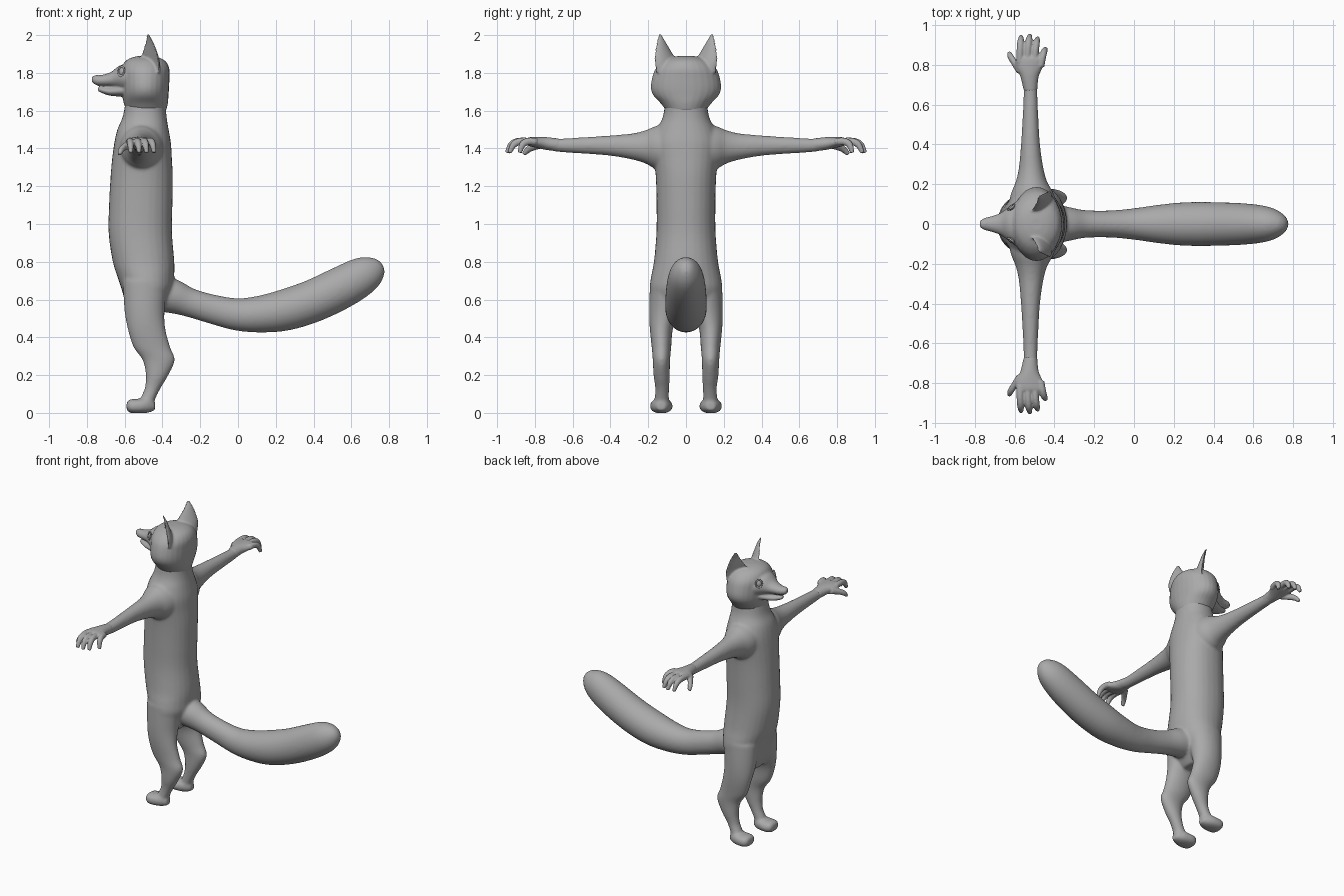
import bpy, bmesh, math
from mathutils import Vector

X, Y, Z = Vector((1, 0, 0)), Vector((0, 1, 0)), Vector((0, 0, 1))

fur = bpy.data.materials.new("plain grey")
fur.diffuse_color = (0.4, 0.4, 0.4, 1)


def spline(st, sub=4):
    """Catmull-Rom interpolation through stations."""
    out = []
    for i in range(len(st) - 1):
        p0, p1, p2, p3 = st[max(i - 1, 0)], st[i], st[i + 1], st[min(i + 2, len(st) - 1)]
        for k in range(sub):
            t = k / sub
            out.append([0.5 * (2 * b + (c - a) * t + (2 * a - 5 * b + 4 * c - d) * t * t
                               + (3 * b - a - 3 * c + d) * t ** 3)
                        for a, b, c, d in zip(p0, p1, p2, p3)])
    return out + [list(st[-1])]


def loft(bm, stations, side, up=None, dent=1.0, mirror=False, n=28, power=1.0):
    """Skin rings (x, y, z, half size along side, half size along up)."""
    pts = spline(stations)
    for s in ((1, -1) if mirror else (1,)):
        rings = []
        for i, p in enumerate(pts):
            c = Vector(p[:3])
            tangent = Vector(pts[min(i + 1, len(pts) - 1)][:3]) - Vector(pts[max(i - 1, 0)][:3])
            v = up if up else tangent.cross(side).normalized()
            u = side
            ring = []
            for k in range(n):
                a = 2 * math.pi * k / n
                cu, cv = math.cos(a), math.sin(a)
                cu = math.copysign(abs(cu) ** power, cu)
                cv = math.copysign(abs(cv) ** power, cv)
                if cv > 0:
                    cv *= dent
                q = c + u * cu * max(p[3], .003) + v * cv * max(p[4], .003)
                ring.append(bm.verts.new((q.x, q.y * s, q.z)))
            rings.append(ring)
        faces = [bm.faces.new(rings[0]), bm.faces.new(rings[-1][::-1])]
        for r0, r1 in zip(rings, rings[1:]):
            for k in range(n):
                faces.append(bm.faces.new((r0[k], r1[k], r1[(k + 1) % n], r0[(k + 1) % n])))
        bmesh.ops.recalc_face_normals(bm, faces=faces)


def finish(name, bm, voxel, smooth):
    """Fuse the lofts into one skin and relax the joins."""
    me = bpy.data.meshes.new(name)
    bm.to_mesh(me)
    bm.free()
    me.materials.append(fur)
    ob = bpy.data.objects.new(name, me)
    bpy.context.collection.objects.link(ob)
    m = ob.modifiers.new("fuse", 'REMESH')
    m.mode = 'VOXEL'
    m.voxel_size = voxel
    m.use_smooth_shade = True
    m = ob.modifiers.new("relax", 'SMOOTH')
    m.factor = 0.5
    m.iterations = smooth
    return ob


# torso, legs, arms and tail
bm = bmesh.new()
loft(bm, [(-.5, 0, .49, .11, .06), (-.49, 0, .56, .17, .10), (-.48, 0, .65, .19, .135),
          (-.488, 0, .72, .185, .15), (-.5, 0, .8, .17, .163), (-.517, 0, .95, .157, .168),
          (-.515, 0, 1.1, .156, .168), (-.51, 0, 1.25, .16, .165), (-.508, 0, 1.35, .17, .158),
          (-.505, 0, 1.43, .178, .15), (-.503, 0, 1.5, .155, .136), (-.495, 0, 1.56, .125, .118),
          (-.49, 0, 1.62, .114, .11), (-.48, 0, 1.7, .11, .11)], Y, X, power=.92)
loft(bm, [(-.49, .1, .7, .09, .12), (-.495, .112, .55, .083, .107), (-.485, .13, .45, .062, .1),
          (-.457, .13, .35, .052, .098), (-.42, .13, .28, .046, .086), (-.428, .129, .2, .043, .06),
          (-.452, .126, .13, .037, .042), (-.475, .128, .08, .038, .04), (-.49, .13, .03, .04, .035)],
     Y, X, mirror=True)
loft(bm, [(-.44, .13, .035, .025, .022), (-.48, .13, .04, .05, .04), (-.53, .131, .036, .06, .038),
          (-.57, .131, .036, .056, .036), (-.59, .131, .036, .036, .022)], Y, Z, mirror=True, power=.85)
loft(bm, [(-.51, .02, 1.41, .11, .11), (-.51, .12, 1.405, .115, .12), (-.512, .17, 1.405, .1, .11),
          (-.515, .21, 1.408, .08, .09), (-.517, .28, 1.41, .062, .07), (-.52, .4, 1.415, .048, .054),
          (-.52, .55, 1.416, .039, .043), (-.52, .65, 1.416, .035, .037),
          (-.52, .72, 1.42, .035, .032)], X, Z, mirror=True)
loft(bm, [(-.43, 0, .64, .1, .1), (-.34, 0, .615, .088, .09), (-.25, 0, .582, .07, .076),
          (-.12, 0, .545, .068, .078), (0, 0, .521, .079, .086), (.12, 0, .523, .096, .098),
          (.25, 0, .545, .109, .11), (.4, 0, .594, .11, .113), (.55, 0, .665, .104, .112),
          (.65, 0, .72, .092, .103), (.71, 0, .752, .072, .083), (.752, 0, .775, .04, .047),
          (.766, 0, .783, .012, .014)], Y)
finish("body", bm, .008, 12)

# palms, fingers and thumbs
bm = bmesh.new()
loft(bm, [(-.52, .67, 1.418, .034, .034), (-.525, .74, 1.426, .046, .034), (-.525, .79, 1.432, .068, .029),
          (-.52, .83, 1.436, .072, .023), (-.52, .845, 1.436, .06, .014)], X, Z, mirror=True)
fingers = [((-.573, .81), (-.572, .875), (-.567, .943)), ((-.535, .82), (-.532, .885), (-.523, .948)),
           ((-.502, .81), (-.495, .875), (-.484, .934)), ((-.47, .79), (-.46, .835), (-.444, .88))]
for a, b, c in fingers:
    loft(bm, [(*a, 1.435, .02, .02), (*b, 1.437, .018, .02), ((b[0] + c[0]) / 2, (b[1] + c[1]) / 2 + .008, 1.42, .017, .018),
              (*c, 1.377, .011, .011)], X, mirror=True, n=14)
loft(bm, [(-.565, .76, 1.425, .024, .024), (-.6, .81, 1.408, .02, .02), (-.618, .838, 1.392, .017, .017),
          (-.627, .86, 1.368, .011, .011)], X, mirror=True, n=14)
finish("hands", bm, .005, 4)

# skull, muzzle, jaw and cupped ears
bm = bmesh.new()
loft(bm, [(-.485, 0, 1.6, .105, .105), (-.488, 0, 1.64, .135, .117), (-.49, 0, 1.68, .172, .122),
          (-.49, 0, 1.72, .186, .125), (-.49, 0, 1.77, .18, .127), (-.49, 0, 1.82, .162, .127),
          (-.49, 0, 1.86, .125, .108), (-.49, 0, 1.882, .08, .07), (-.49, 0, 1.89, .03, .03)], Y, X)
loft(bm, [(-.52, 0, 1.77, .14, .08), (-.58, 0, 1.77, .12, .079), (-.63, 0, 1.775, .085, .062),
          (-.67, 0, 1.766, .056, .04), (-.72, 0, 1.76, .038, .029), (-.752, 0, 1.762, .03, .026),
          (-.774, 0, 1.766, .016, .015)], Y, Z)
loft(bm, [(-.55, 0, 1.715, .1, .045), (-.62, 0, 1.706, .07, .032), (-.68, 0, 1.701, .043, .021),
          (-.72, 0, 1.709, .028, .016), (-.742, 0, 1.714, .014, .01)], Y, Z)
loft(bm, [(-.475, .105, 1.8, .075, .055), (-.475, .113, 1.86, .077, .046), (-.473, .125, 1.91, .057, .034),
          (-.474, .134, 1.96, .033, .022), (-.478, .139, 1.99, .017, .014), (-.48, .14, 2.004, .01, .009)],
     Vector((.65, .76, 0)), Vector((-.76, .65, 0)), dent=-.3, mirror=True)
finish("head", bm, .006, 5)

# eyeballs with lids around them
for s in (1, -1):
    face = Vector((-.62, .76 * s, .15))
    place = Vector((-.615, .082 * s, 1.808))
    turn = face.to_track_quat('Z', 'Y').to_euler()
    bpy.ops.mesh.primitive_uv_sphere_add(segments=20, ring_count=12, radius=.019, location=place, rotation=turn)
    eye = bpy.context.object
    eye.name, eye.scale = "eye", (.9, 1.15, .6)
    bpy.ops.mesh.primitive_torus_add(major_radius=.022, minor_radius=.005, major_segments=24,
                                     minor_segments=8, location=place + face * .004, rotation=turn)
    lid = bpy.context.object
    lid.name, lid.scale = "eyelid", (.9, 1.15, 1)
    for ob in (eye, lid):
        ob.data.materials.append(fur)
        ob.data.shade_smooth()
